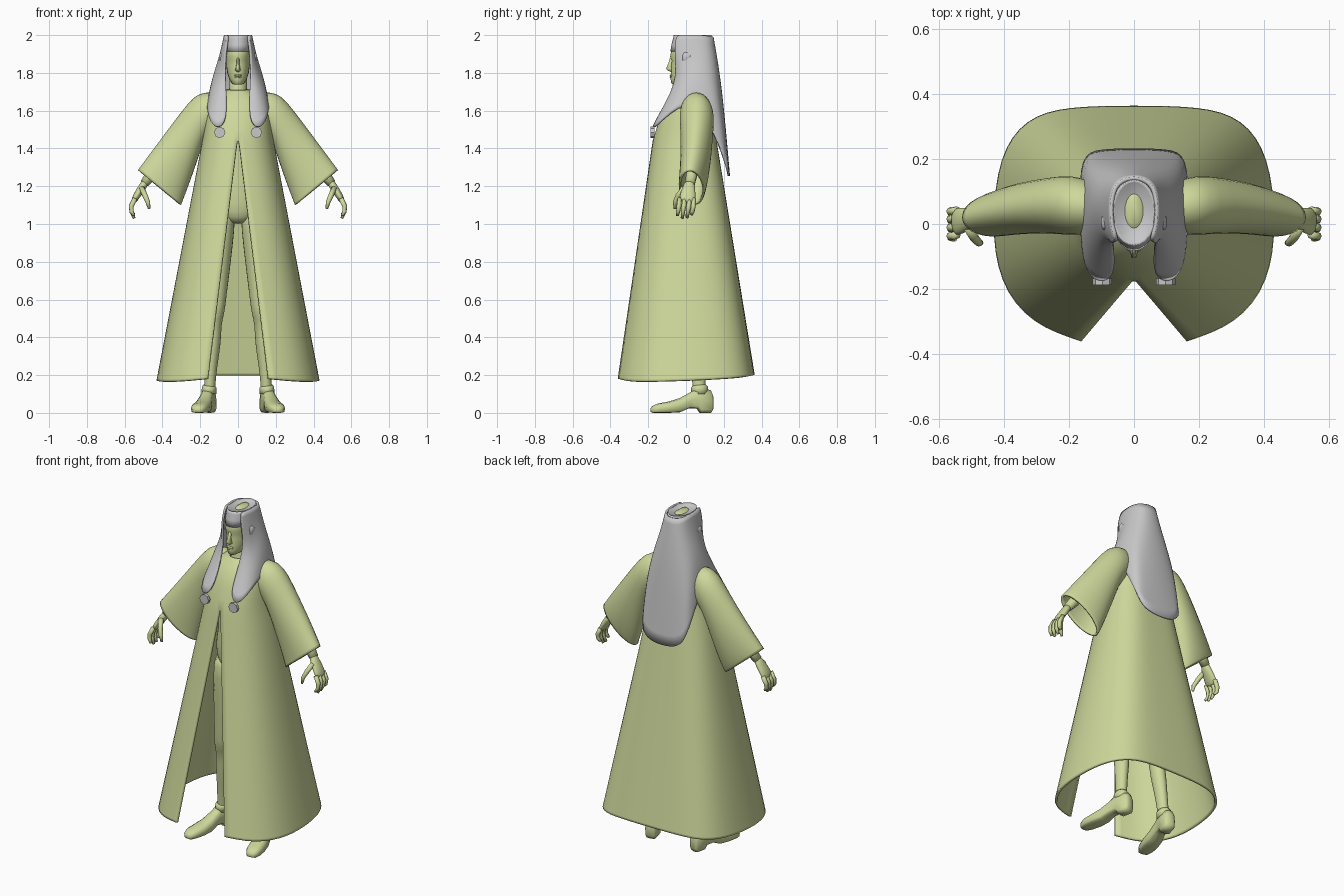
import bpy, bmesh, math
from mathutils import Vector


def material(name, rgb):
    m = bpy.data.materials.new(name)
    m.diffuse_color = (*rgb, 1)
    return m


GREEN = material("pale green", (0.62, 0.69, 0.33))
GREY = material("light grey", (0.58, 0.58, 0.59))


def loft(name, rings, mat, closed=True, caps=True, mirror=False, subsurf=0,
         thick=0.0, smooth=True, corners=False):
    """Skin a list of point rings, with optional mirror, smoothing and thickness."""
    bm = bmesh.new()
    rows = [[bm.verts.new(p) for p in r] for r in rings]
    n = len(rows[0])
    for a, b in zip(rows, rows[1:]):
        for i in range(n if closed else n - 1):
            j = (i + 1) % n
            bm.faces.new((a[i], a[j], b[j], b[i]))
    if closed and caps:
        bm.faces.new(rows[0][::-1])
        bm.faces.new(rows[-1])
    bmesh.ops.recalc_face_normals(bm, faces=bm.faces)
    me = bpy.data.meshes.new(name)
    bm.to_mesh(me)
    bm.free()
    me.materials.append(mat)
    for p in me.polygons:
        p.use_smooth = smooth
    ob = bpy.data.objects.new(name, me)
    bpy.context.collection.objects.link(ob)
    if mirror:
        ob.modifiers.new("mirror", 'MIRROR').merge_threshold = 0.001
    if subsurf:
        s = ob.modifiers.new("smooth", 'SUBSURF')
        s.levels = s.render_levels = subsurf
        s.boundary_smooth = 'PRESERVE_CORNERS' if corners else 'ALL'
    if thick:
        s = ob.modifiers.new("thickness", 'SOLIDIFY')
        s.thickness, s.offset = thick, 0
    return ob


def ellipse(cx, cy, z, rx, ry, n=16):
    return [(cx + rx * math.cos(2 * math.pi * i / n),
             cy + ry * math.sin(2 * math.pi * i / n), z) for i in range(n)]


def tube(name, path, mat=GREEN, n=10, **kw):
    """Path items: (point, radius across, radius along y)."""
    rings = []
    for i, (p, a, b) in enumerate(path):
        t = Vector(path[min(i + 1, len(path) - 1)][0]) - Vector(path[max(i - 1, 0)][0])
        u = t.cross(Vector((0, 1, 0))).normalized()
        v = u.cross(t).normalized()
        rings.append([Vector(p) + u * a * math.cos(2 * math.pi * k / n)
                      + v * b * math.sin(2 * math.pi * k / n) for k in range(n)])
    return loft(name, rings, mat, mirror=True, **kw)


# Robe: half outline from front opening to back, flaring to the hem
hem = [(.16, -.355, .18), (.31, -.305, .165), (.41, -.18, .165), (.432, 0, .17),
       (.41, .21, .18), (.33, .32, .19), (.21, .355, .2), (0, .358, .2)]
chest = [(0, -.165, 1.47), (.09, -.15, 1.47), (.16, -.08, 1.47), (.182, .03, 1.47),
         (.165, .10, 1.47), (.11, .14, 1.47), (.06, .15, 1.47), (0, .15, 1.47)]
rows = [[Vector(a).lerp(Vector(b), t) for a, b in zip(hem, chest)]
        for t in (0, .04, .2, .4, .6, .8, .93, 1)]
for z, sx, front, back in ((1.6, .95, -.125, .14), (1.665, .8, -.08, .13), (1.705, .34, -.04, .1)):
    mid, half = (front + back) / 2, (back - front) / 2
    rows.append([(p[0] * sx, mid + half * (p[1] + .0075) / .1575, z) for p in chest])
loft("robe", rows, GREEN, closed=False, mirror=True, subsurf=2, thick=.014, corners=True)

# Wide sleeves: (top x, z), (bottom x, z), y at top, y at bottom, half depth
sleeve = []
for (tx, tz), (bx, bz), yt, yb, d in (
        ((.10, 1.69), (.13, 1.50), .05, .05, .07),
        ((.17, 1.697), (.16, 1.47), .055, .055, .085),
        ((.228, 1.68), (.188, 1.43), .06, .055, .088),
        ((.30, 1.59), (.218, 1.34), .06, .055, .082),
        ((.42, 1.43), (.262, 1.21), .045, .055, .076),
        ((.51, 1.31), (.298, 1.115), .025, .045, .068),
        ((.528, 1.285), (.303, 1.10), .02, .04, .064)):
    ring = []
    for k in range(14):
        a = 2 * math.pi * k / 14
        c = (1 + math.cos(a)) / 2
        ring.append((bx + (tx - bx) * c, yb + (yt - yb) * c + d * math.sin(a), bz + (tz - bz) * c))
    sleeve.append(ring)
loft("sleeve", sleeve, GREEN, caps=False, mirror=True, subsurf=1, thick=.012)

# Arms and hands
tube("forearm", [((.26, .05, 1.52), .04, .04), ((.37, .05, 1.38), .038, .038),
                 ((.46, .03, 1.26), .03, .03), ((.495, .02, 1.215), .024, .028)])
tube("palm", [((.485, .02, 1.23), .022, .025), ((.51, .015, 1.19), .022, .036),
              ((.54, .008, 1.145), .02, .046), ((.556, .005, 1.11), .014, .043)], subsurf=1)
for i, (y, tip) in enumerate(((-.034, 1.045), (-.008, 1.03), (.018, 1.033), (.042, 1.05))):
    tube("finger_%d" % (i + 1), [((.545, y, 1.135), .013, .012), ((.565, y - .003, 1.095), .013, .0125),
                                 ((.564, y - .008, 1.065), .011, .011),
                                 ((.55, y - .012, tip), .007, .008)], n=8)
tube("thumb", [((.51, -.01, 1.19), .015, .016), ((.492, -.042, 1.15), .014, .014),
               ((.477, -.058, 1.115), .012, .012), ((.47, -.058, 1.08), .007, .007)], n=8)

# Body under the robe, and legs
loft("torso", [ellipse(0, .01, z, rx, ry) for z, rx, ry in
               ((1.0, .04, .05), (1.03, .11, .085), (1.1, .145, .1), (1.22, .135, .1),
                (1.25, .12, .1), (1.4, .12, .1), (1.58, .13, .1))], GREEN, subsurf=1)
tube("leg", [((.078, .01, 1.1), .07, .085), ((.085, .01, .98), .07, .085), ((.098, .012, .78), .06, .07),
             ((.11, .015, .6), .048, .053), ((.115, .015, .54), .047, .052), ((.125, .04, .47), .037, .045),
             ((.13, .05, .38), .043, .052), ((.142, .062, .25), .033, .04),
             ((.15, .07, .14), .03, .035), ((.152, .072, .08), .03, .035)], n=12, subsurf=1)

# Shoes turned outward: distance from heel, half width, underside, upper side
heel = Vector((.143, .142, 0))
ahead = Vector((.072, -.325, 0)).normalized()
across = Vector((-ahead.y, ahead.x, 0))
shoe = []
for s, w, lo, hi in ((0, .022, .02, .09), (.012, .033, 0, .12), (.07, .036, 0, .135), (.085, .034, .022, .135),
                     (.13, .036, .024, .105), (.18, .043, .003, .078), (.24, .047, 0, .06),
                     (.295, .043, 0, .05), (.325, .03, 0, .038), (.336, .014, .006, .025)):
    ring = []
    for k in range(12):
        c, q = math.cos(2 * math.pi * k / 12), math.sin(2 * math.pi * k / 12)
        e = .45 if q < 0 else .8
        p = heel + ahead * s + across * w * math.copysign(abs(c) ** e, c)
        p.z = (lo + hi) / 2 + (hi - lo) / 2 * math.copysign(abs(q) ** e, q)
        ring.append(p)
    shoe.append(ring)
loft("shoe", shoe, GREEN, mirror=True)
tube("shoe_cuff", [((.154, .072, .10), .04, .046), ((.153, .072, .135), .038, .045),
                   ((.152, .071, .145), .032, .037)], n=12)

# Head and neck: height, half width, front y, back y
loft("neck", [ellipse(0, .03, z, r, r * 1.1) for z, r in ((1.64, .062), (1.7, .053), (1.72, .047), (1.82, .047))], GREEN)
loft("head", [ellipse(0, (f + b) / 2, z, w, (b - f) / 2, 20) for z, w, f, b in
              ((1.738, .02, -.07, -.02), (1.745, .033, -.078, .03), (1.77, .047, -.082, .07),
               (1.80, .057, -.079, .1), (1.84, .063, -.08, .12), (1.866, .064, -.076, .125),
               (1.885, .066, -.084, .125), (1.92, .067, -.077, .125), (1.96, .055, -.05, .115),
               (1.985, .035, -.02, .1), (1.999, .016, .0, .08))], GREEN)
loft("nose", [[(-w, -.07, z), (-w * .5, y, z), (w * .5, y, z), (w, -.07, z)] for z, w, y in
              ((1.806, .01, -.082), (1.813, .017, -.098), (1.822, .014, -.105),
               (1.85, .009, -.094), (1.88, .008, -.085))], GREEN)
for name, z, w in (("upper_lip", 1.787, .022), ("lower_lip", 1.777, .018)):
    loft(name, [ellipse(0, -.076, z + dz, w * k, .012 * k, 12) for dz, k in
                ((-.005, .6), (0, 1), (.005, .6))], GREEN)
tube("ear", [((.08, .0, 1.845), .006, .01), ((.091, .0, 1.865), .008, .02),
             ((.094, .005, 1.89), .008, .024), ((.082, .005, 1.915), .005, .015)], GREY)

# Headdress crown with a shallow recessed top
loft("crown_band", [ellipse(0, .035, z, rx, ry, 24) for z, rx, ry in
                    ((1.912, .074, .118), (1.95, .075, .112), (1.985, .071, .103),
                     (2.0, .066, .1), (1.99, .06, .093))], GREY)

# Draped headdress: half columns from face edge, over shoulder, to back centre
columns = [
    [(.05, -.055, 2.0), (.068, -.058, 1.9), (.066, -.045, 1.78), (.06, -.085, 1.67), (.06, -.155, 1.55)],
    [(.064, -.02, 2.0), (.086, -.025, 1.9), (.095, -.035, 1.78), (.105, -.1, 1.65), (.102, -.18, 1.50)],
    [(.069, .03, 2.0), (.09, .03, 1.9), (.115, .01, 1.8), (.143, -.045, 1.68), (.158, -.14, 1.54)],
    [(.068, .07, 2.0), (.09, .07, 1.9), (.12, .07, 1.82), (.145, .06, 1.75), (.16, .05, 1.7)],
    [(.06, .11, 1.995), (.085, .12, 1.88), (.125, .14, 1.75), (.153, .175, 1.58), (.162, .21, 1.34)],
    [(.035, .135, 1.99), (.06, .158, 1.85), (.09, .18, 1.7), (.11, .2, 1.5), (.105, .225, 1.26)],
    [(0, .142, 1.99), (0, .168, 1.85), (0, .188, 1.7), (0, .208, 1.5), (0, .228, 1.25)]]
loft("headdress", columns, GREY, closed=False, mirror=True, subsurf=2, thick=.012)

# Pendant discs under the front lappets
loft("pendant_disc", [[(x, y, z) for x, z, _ in ellipse(.097, 1.485, 0, .03, .03, 8)]
                      for y in (-.187, -.168)], GREY, mirror=True, smooth=False)
